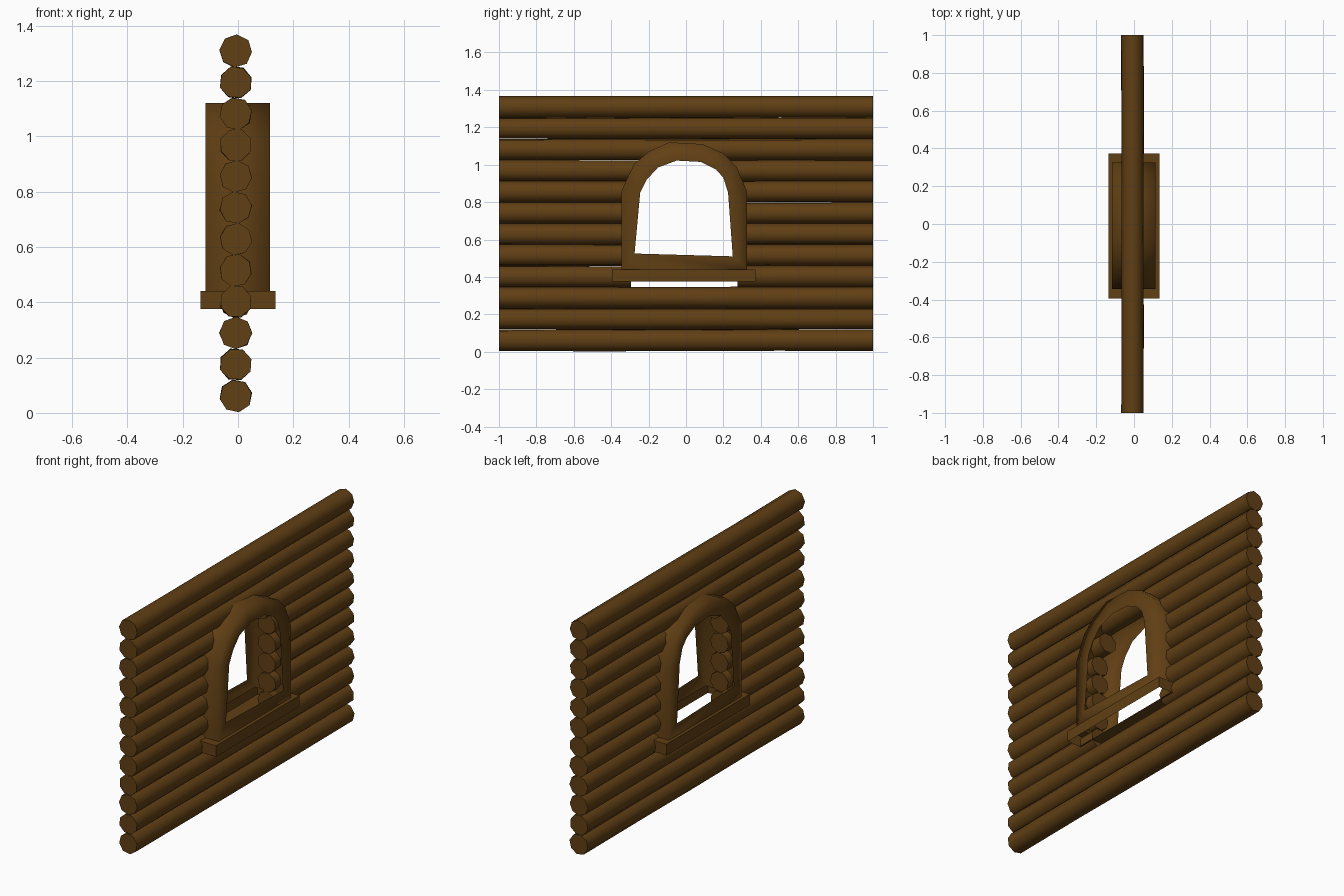
import bpy, bmesh, math, random

if "Cube" in bpy.data.objects:
    bpy.data.objects.remove(bpy.data.objects["Cube"])
random.seed(4)

wood = bpy.data.materials.new("dark brown wood")
wood.diffuse_color = (0.118, 0.05, 0.007, 1)
wood.use_nodes = True
wood.node_tree.nodes["Principled BSDF"].inputs["Base Color"].default_value = wood.diffuse_color


def finish(name, bm, angle):
    bmesh.ops.recalc_face_normals(bm, faces=bm.faces)
    me = bpy.data.meshes.new(name)
    bm.to_mesh(me)
    bm.free()
    ob = bpy.data.objects.new(name, me)
    bpy.context.collection.objects.link(ob)
    me.materials.append(wood)
    bpy.ops.object.select_all(action='DESELECT')
    ob.select_set(True)
    bpy.context.view_layer.objects.active = ob
    bpy.ops.object.shade_smooth_by_angle(angle=math.radians(angle))
    return ob


def log(name, z, y0, y1, sides=8):
    """Rough hewn log along y, slightly irregular from ring to ring."""
    bm = bmesh.new()
    turn = random.uniform(0, 0.8)
    n = max(1, round((y1 - y0) / 0.5))
    rings = []
    for i in range(n + 1):
        y = y0 + (y1 - y0) * i / n
        ring = []
        for k in range(sides):
            a = turn + math.tau * k / sides
            r = 0.059 * random.uniform(0.97, 1.03)
            ring.append(bm.verts.new((-0.008 + r * math.cos(a), y, z + r * math.sin(a))))
        rings.append(ring)
    for a, b in zip(rings, rings[1:]):
        for k in range(sides):
            bm.faces.new((a[k], a[k - 1], b[k - 1], b[k]))
    bm.faces.new(rings[0])
    bm.faces.new(rings[-1])
    finish(name, bm, 60)


# Stacked logs, split where the window passes through
for i in range(12):
    z = 0.062 + i * 0.1133
    if 3 <= i <= 8:
        cut = 0.22 if i == 8 else 0.285
        log(f"log_{i + 1}_left", z, -1, -cut - 0.01)
        log(f"log_{i + 1}_right", z, cut - 0.01, 1)
    else:
        log(f"log_{i + 1}", z, -1, 1)

# Arched window frame: outer wall with a flat ring on each side, hollow inside
outer = [(-.345, .44), (-.345, .86), (-.28, 1.0), (-.2, 1.07), (-.09, 1.12),
         (.09, 1.11), (.2, 1.06), (.27, .99), (.325, .86), (.325, .44)]
inner = [(-.275, .525), (-.245, .85), (-.21, .92), (-.15, .985), (-.05, 1.022),
         (.08, 1.015), (.16, .975), (.2, .93), (.225, .85), (.25, .51)]
bm = bmesh.new()
edges = []
for x in (-0.117, 0.115):
    o = [bm.verts.new((x, y, z)) for y, z in outer]
    n = [bm.verts.new((x, y, z)) for y, z in inner]
    for k in range(len(o)):
        bm.faces.new((o[k - 1], o[k], n[k], n[k - 1]))
    edges.append(o)
for k in range(1, len(outer)):
    a, b = edges
    bm.faces.new((a[k - 1], a[k], b[k], b[k - 1]))
finish("window_frame", bm, 100)

# Sill: four walls, a ledge around the frame and a partial underside
bm = bmesh.new()


def rect(x0, x1, y0, y1, z):
    return [bm.verts.new(p) for p in ((x0, y0, z), (x1, y0, z), (x1, y1, z), (x0, y1, z))]


low = rect(-.135, .135, -.395, .372, .375)
top = rect(-.135, .135, -.395, .372, .44)
ledge = rect(-.117, .115, -.345, .325, .44)
for k in range(4):
    bm.faces.new((low[k - 1], low[k], top[k], top[k - 1]))
    bm.faces.new((top[k - 1], top[k], ledge[k], ledge[k - 1]))
bm.faces.new(rect(-.135, .05, -.395, .372, .375))
finish("window_sill", bm, 40)
